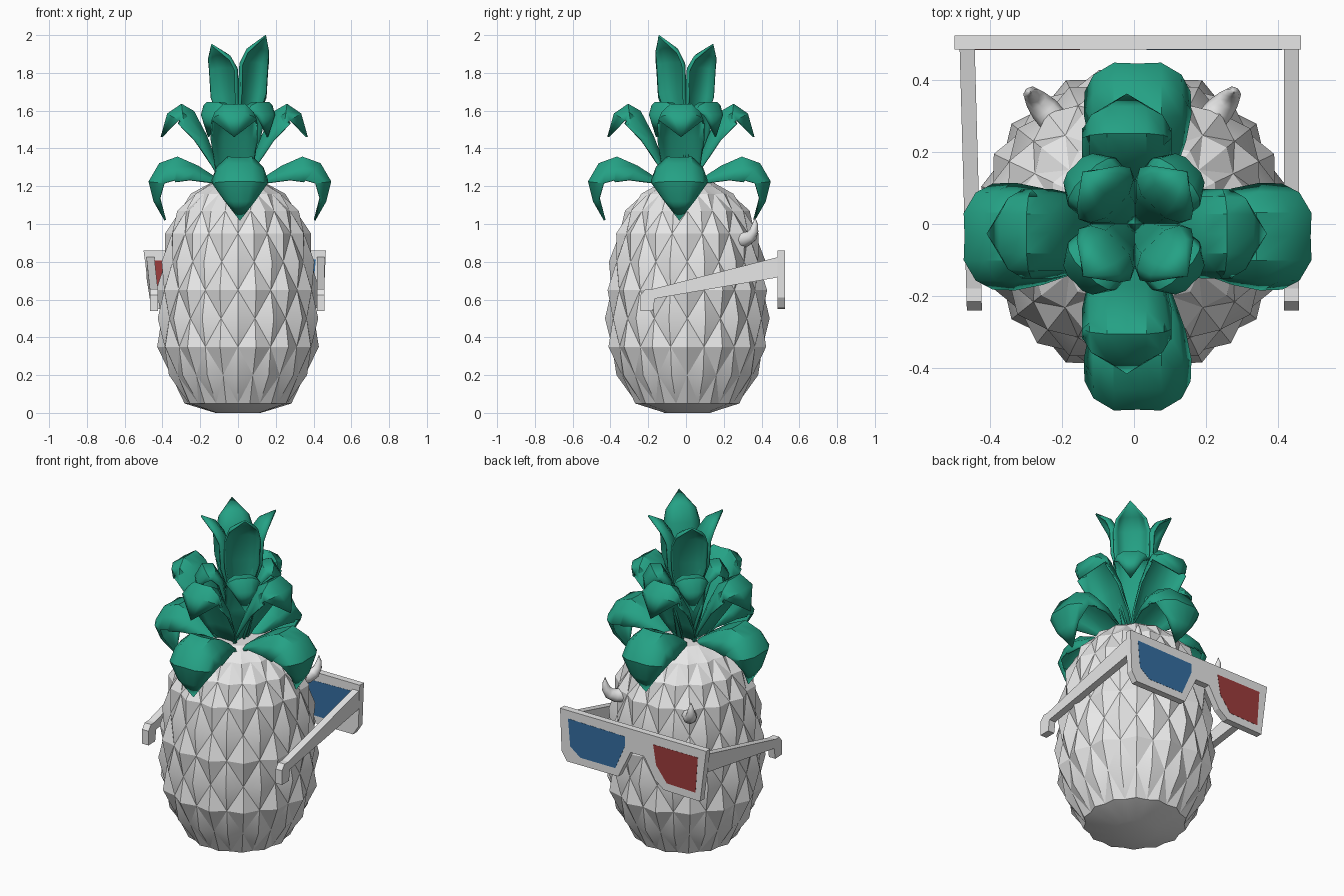
import bpy, bmesh, math
from mathutils import Vector

if "Cube" in bpy.data.objects:
    bpy.data.objects.remove(bpy.data.objects["Cube"])


def material(name, rgb):
    m = bpy.data.materials.new(name)
    m.diffuse_color = (*rgb, 1)
    m.use_nodes = True
    m.node_tree.nodes["Principled BSDF"].inputs["Base Color"].default_value = m.diffuse_color
    return m


WHITE = material("off white", (0.8, 0.8, 0.8))
GREEN = material("leaf green", (0.018, 0.36, 0.235))
BLUE = material("lens blue", (0.035, 0.155, 0.36))
RED = material("lens red", (0.34, 0.045, 0.045))


def make(name, verts, faces, mat, smooth=None):
    me = bpy.data.meshes.new(name)
    me.from_pydata(verts, [], faces)
    bm = bmesh.new()
    bm.from_mesh(me)
    bmesh.ops.remove_doubles(bm, verts=bm.verts, dist=1e-5)
    bmesh.ops.recalc_face_normals(bm, faces=bm.faces)
    bm.to_mesh(me)
    bm.free()
    ob = bpy.data.objects.new(name, me)
    bpy.context.collection.objects.link(ob)
    me.materials.append(mat)
    if smooth:
        bpy.ops.object.select_all(action='DESELECT')
        bpy.context.view_layer.objects.active = ob
        ob.select_set(True)
        bpy.ops.object.shade_smooth_by_angle(angle=math.radians(smooth))
    return ob


def prism(name, a, b, mat):
    """Solid between two matching outlines."""
    n = len(a)
    faces = [tuple(range(n)), tuple(range(2 * n - 1, n - 1, -1))]
    faces += [(i, (i + 1) % n, n + (i + 1) % n, n + i) for i in range(n)]
    return make(name, a + b, faces, mat)


# Fruit body: checkerboard of raised and sunken points forming diamond studs
def fruit():
    rings = [(0, .12, 0), (.05, .275, .008), (.2, .365, .01), (.35, .413, .015),
             (.5, .42, .016), (.65, .417, .016), (.8, .4, .015), (.95, .372, .014),
             (1.07, .318, .012), (1.16, .24, .01), (1.22, .14, 0)]
    n = 28
    verts, faces = [], []
    for k, (z, r, d) in enumerate(rings):
        for j in range(n):
            a = 2 * math.pi * j / n
            rr = r + (d if (j + k) % 2 else -d)
            verts.append((rr * math.cos(a), .007 + rr * math.sin(a), z))
    for k in range(len(rings) - 1):
        for j in range(n):
            a, b = k * n + j, k * n + (j + 1) % n
            c, d = b + n, a + n
            if (j + k) % 2:
                faces += [(a, b, d), (b, c, d)]
            else:
                faces += [(a, b, c), (a, c, d)]
    top = (len(rings) - 1) * n
    faces += [tuple(range(n - 1, -1, -1)), tuple(range(top, top + n))]
    make("fruit_body", verts, faces, WHITE, 26)


fruit()


# Leaves: a path of (radius, height, half width, edge drop) swept outward,
# with a double-lobed arched cross-section
def leaf(name, path, angle, centre, lift=0):
    cols = ((-1, 1), (-.83, .45), (-.45, .07), (0, .1), (.45, .07), (.83, .45), (1, 1))
    n = len(cols)
    verts, faces = [], []
    out = Vector((math.cos(angle), math.sin(angle), 0))
    side = Vector((-math.sin(angle), math.cos(angle), 0))
    for i, (r, z, w, drop) in enumerate(path):
        p, q = path[max(i - 1, 0)], path[min(i + 1, len(path) - 1)]
        t = Vector((q[0] - p[0], q[1] - p[1])).normalized()
        for u, weight in cols:
            s = drop * weight
            pos = Vector((*centre, 0)) + out * (r + t.y * s) + side * (w * u)
            pos.z = z - t.x * s + lift * i / (len(path) - 1)
            verts.append(pos)
    for i in range(len(path) - 1):
        for j in range(n - 1):
            a = i * n + j
            faces.append((a, a + 1, a + n + 1, a + n))
    ob = make(name, verts, faces, GREEN, 40)
    mod = ob.modifiers.new("thickness", 'SOLIDIFY')
    mod.thickness = .01
    mod.offset = 0


lower = [(.02, 1.15, .05, 0), (.12, 1.24, .085, .03), (.22, 1.31, .13, .09),
         (.33, 1.362, .145, .14), (.43, 1.325, .145, .125), (.485, 1.225, .143, .085),
         (.455, 1.12, .085, .035), (.395, 1.02, 0, 0)]
middle = [(.02, 1.15, .05, 0), (.09, 1.32, .1, .03), (.145, 1.47, .12, .07),
          (.21, 1.6, .12, .11), (.28, 1.64, .12, .115), (.355, 1.585, .115, .07),
          (.385, 1.46, 0, 0)]
inner = [(.02, 1.2, .05, 0), (.06, 1.4, .08, .01), (.09, 1.57, .085, .03),
         (.13, 1.64, .09, .05), (.19, 1.645, .09, .05), (.23, 1.58, .065, .03),
         (.22, 1.46, 0, 0)]
tall = [(.0, 1.25, .03, .02), (.02, 1.5, .06, .04), (.05, 1.68, .093, .065),
        (.07, 1.83, .097, .055), (.12, 1.9, .08, .04), (.205, 1.95, 0, 0)]

for i in range(4):
    a = i * math.pi / 2
    leaf(f"lower_leaf_{i}", lower, a, (.01, -.035))
    leaf(f"middle_leaf_{i}", middle, a, (-.02, -.027))
    leaf(f"inner_leaf_{i}", inner, a + math.pi / 4, (0, 0))
    leaf(f"crown_leaf_{i}", tall, a + math.pi / 4, (.003, 0), .047 if i == 3 else 0)


# Glasses: front frame with nearly flush coloured plates on both sides
def plate(name, outline, y0, y1, mat):
    prism(name, [(x, y0, z) for x, z in outline], [(x, y1, z) for x, z in outline], mat)


plate("glasses_frame", [(-.5, .86), (.465, .86), (.455, .61), (.42, .555), (.08, .555),
                        (0, .72), (-.09, .72), (-.16, .6), (-.22, .555), (-.46, .55)],
      .485, .524, WHITE)
blue = [(.412, .812), (.397, .65), (.33, .6), (.1, .6), (.035, .75), (.035, .805)]
red = [(-.15, .808), (-.17, .69), (-.24, .6), (-.43, .595), (-.445, .808)]
for side, y in (("outer", .521), ("inner", .484)):
    plate("blue_lens_" + side, blue, y, y + .004, BLUE)
    plate("red_lens_" + side, red, y, y + .004, RED)

# Glasses arms: sloping bar with a hooked end
arm = [(.487, .825), (.487, .72), (.473, .715), (-.165, .605), (-.175, .54),
       (-.24, .54), (-.24, .625), (-.215, .655), (-.18, .655)]
for name, x_far, x_near in (("right_arm", .417, .417), ("left_arm", -.465, -.485)):
    def row(dx):
        return [(x_far + (x_near - x_far) * (y + .24) / .727 + dx, y, z) for y, z in arm]
    prism(name, row(0), row(.042), WHITE)


# Small curled horns, mirrored across the body
def horn(name, s):
    path = [(.215, .285, .915, .042), (.245, .32, .92, .04), (.268, .346, .935, .032),
            (.28, .36, .965, .024), (.284, .366, 1.0, .015), (.283, .366, 1.035, .001)]
    pts = [Vector(p[:3]) for p in path]
    across = Vector((-.77, .63, 0))
    n, verts, faces = 8, [], []
    for i, p in enumerate(pts):
        t = (pts[min(i + 1, 5)] - pts[max(i - 1, 0)]).normalized()
        v = t.cross(across).normalized()
        for j in range(n):
            a = 2 * math.pi * j / n
            q = p + (across * math.cos(a) + v * math.sin(a)) * path[i][3]
            verts.append((q.x * s - .005, q.y, q.z))
    for i in range(5):
        for j in range(n):
            k = (j + 1) % n
            faces.append((i * n + j, i * n + k, i * n + n + k, i * n + n + j))
    faces += [tuple(range(n)), tuple(range(5 * n, 6 * n))]
    make(name, verts, faces, WHITE, 50)


horn("right_horn", 1)
horn("left_horn", -1)
